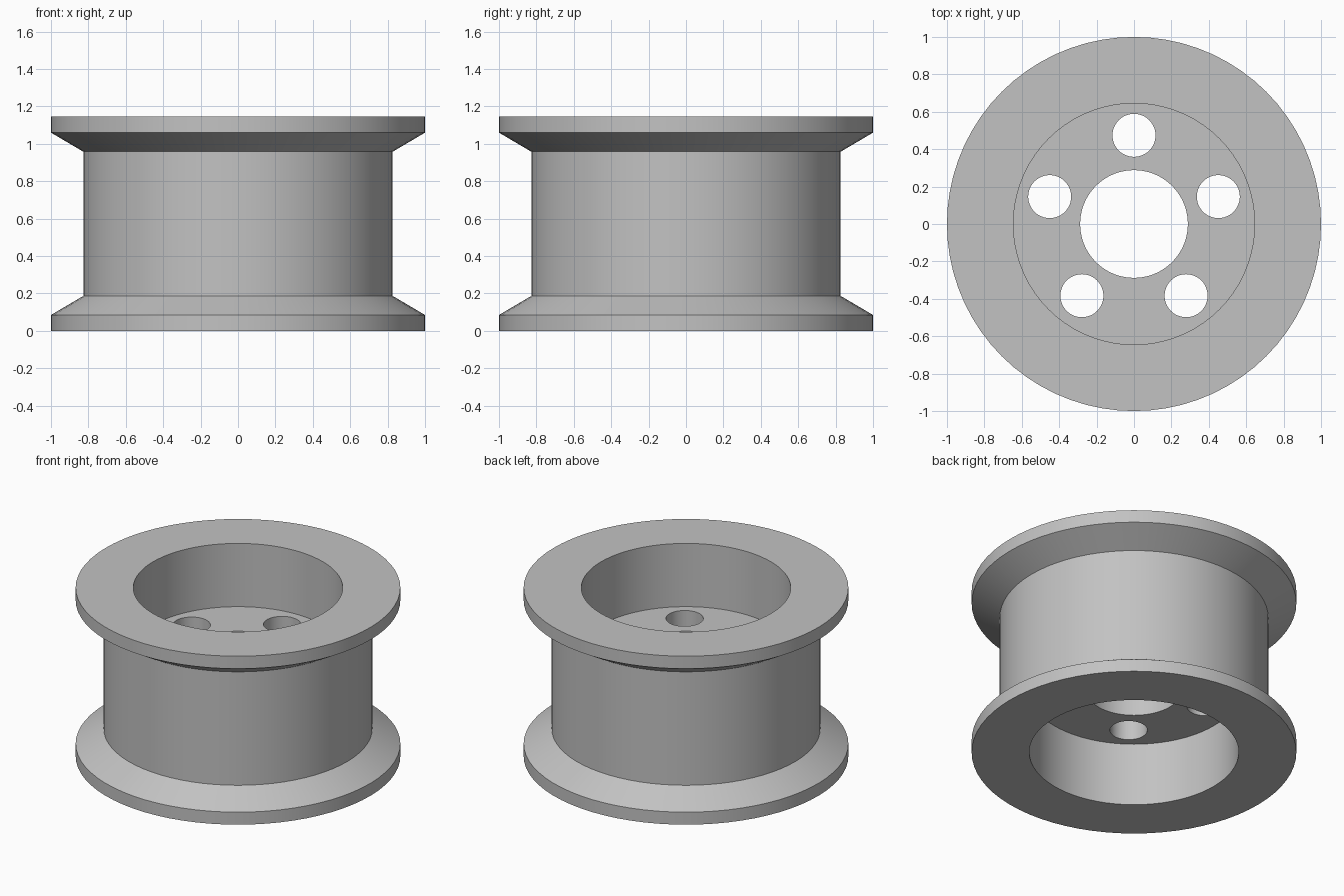
import bpy
import bmesh
from math import cos, sin, radians, tau
from mathutils import Vector

cube = bpy.data.objects.get("Cube")
if cube:
    bpy.data.objects.remove(cube, do_unlink=True)

SEGMENTS = 72
HEIGHT = 1.145
RIM, DRUM, RECESS, BORE = 1.0, 0.827, 0.645, 0.288
HOLE_COUNT, HOLE_RADIUS, HOLE_CIRCLE = 5, 0.115, 0.474

grey = bpy.data.materials.new("plain grey")
grey.use_nodes = True
colour = (0.54, 0.54, 0.54, 1)
grey.diffuse_color = colour
grey.node_tree.nodes["Principled BSDF"].inputs["Base Color"].default_value = colour


def finish(bm, name):
    bmesh.ops.recalc_face_normals(bm, faces=bm.faces)
    mesh = bpy.data.meshes.new(name)
    bm.to_mesh(mesh)
    bm.free()
    mesh.materials.append(grey)
    obj = bpy.data.objects.new(name, mesh)
    bpy.context.collection.objects.link(obj)
    return obj


def lathe(name, profile):
    """Spin a closed (radius, height) outline around the z axis."""
    bm = bmesh.new()
    verts = [bm.verts.new((r, 0, z)) for r, z in profile]
    edges = [bm.edges.new((a, b)) for a, b in zip(verts, verts[1:] + verts[:1])]
    bmesh.ops.spin(bm, geom=verts + edges, cent=(0, 0, 0), axis=(0, 0, 1),
                   angle=tau, steps=SEGMENTS, use_merge=True)
    bmesh.ops.remove_doubles(bm, verts=bm.verts, dist=1e-5)
    return finish(bm, name)


# Wheel: lower half of the outline, mirrored for the upper half
lower = [(BORE, 0.43), (RECESS, 0.43), (RECESS, 0), (RIM, 0),
         (RIM, 0.085), (DRUM, 0.187)]
upper = [(r, HEIGHT - z) for r, z in reversed(lower)]
wheel = lathe("flanged_wheel", lower + upper)

# Bolt holes through the central web
bm = bmesh.new()
for i in range(HOLE_COUNT):
    a = radians(90) + tau * i / HOLE_COUNT
    made = bmesh.ops.create_cone(bm, cap_ends=True, segments=48, depth=HEIGHT / 2,
                                 radius1=HOLE_RADIUS, radius2=HOLE_RADIUS)
    bmesh.ops.translate(bm, verts=made["verts"],
                        vec=Vector((HOLE_CIRCLE * cos(a), HOLE_CIRCLE * sin(a), HEIGHT / 2)))
cutter = finish(bm, "bolt_hole_cutter")
cutter.hide_render = True

cut = wheel.modifiers.new("bolt holes", "BOOLEAN")
cut.operation = "DIFFERENCE"
cut.solver = "EXACT"
cut.object = cutter
bpy.context.view_layer.objects.active = wheel
wheel.select_set(True)
bpy.ops.object.modifier_apply(modifier=cut.name)
bpy.data.objects.remove(cutter, do_unlink=True)

# Rounded walls shade smoothly, corners stay crisp
bpy.ops.object.shade_smooth_by_angle(angle=radians(20))
